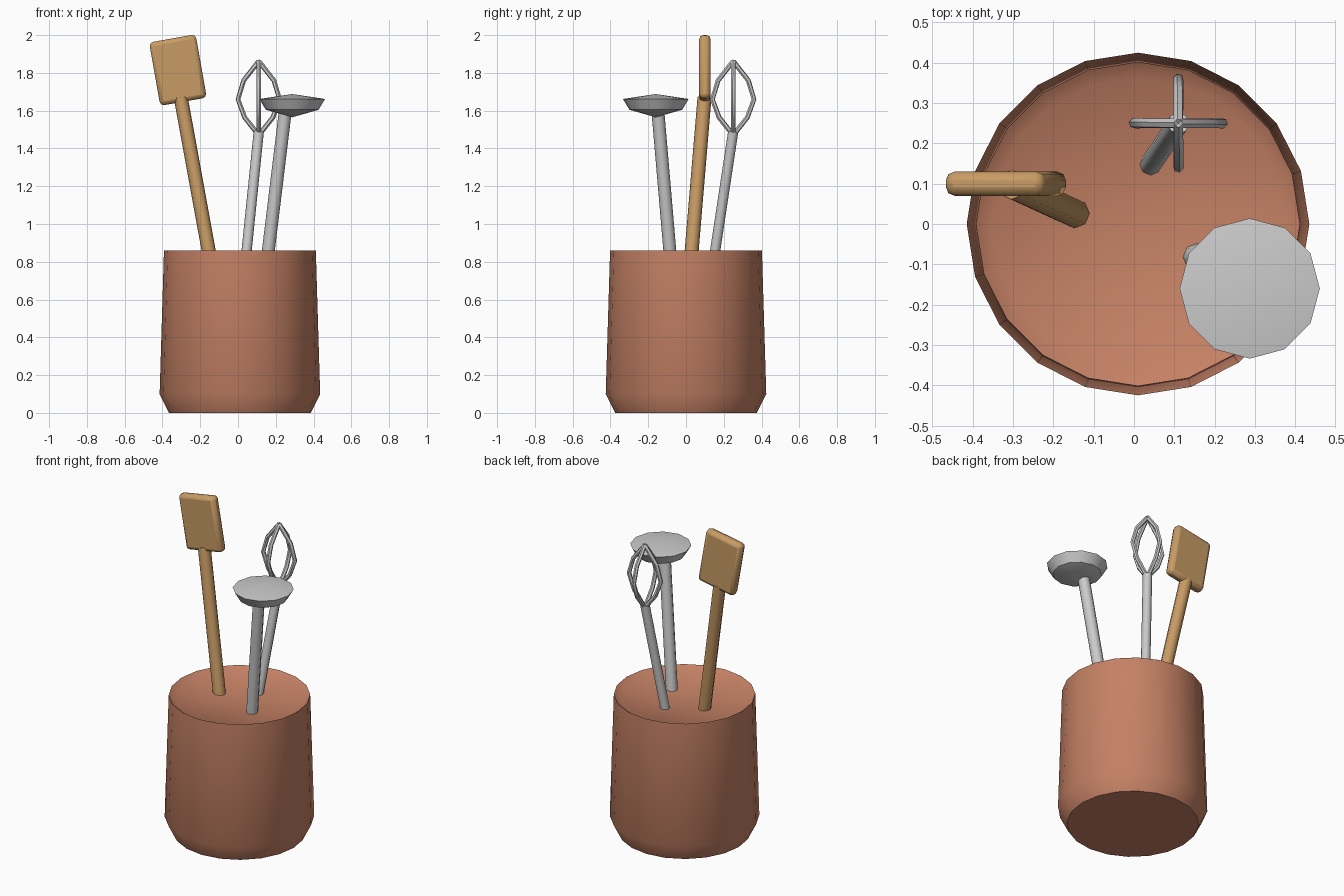
import bpy, bmesh, math
from mathutils import Vector

if "Cube" in bpy.data.objects:
    bpy.data.objects.remove(bpy.data.objects["Cube"])


def material(name, rgb):
    m = bpy.data.materials.new(name)
    m.diffuse_color = (*rgb, 1)
    m.use_nodes = True
    m.node_tree.nodes["Principled BSDF"].inputs["Base Color"].default_value = m.diffuse_color
    return m


def finish(name, bm, mat=None, angle=40):
    bmesh.ops.recalc_face_normals(bm, faces=bm.faces)
    me = bpy.data.meshes.new(name)
    bm.to_mesh(me)
    bm.free()
    ob = bpy.data.objects.new(name, me)
    bpy.context.collection.objects.link(ob)
    if mat:
        me.materials.append(mat)
    bpy.ops.object.select_all(action='DESELECT')
    ob.select_set(True)
    bpy.context.view_layer.objects.active = ob
    bpy.ops.object.shade_smooth_by_angle(angle=math.radians(angle))
    return ob


def lathe(name, profile, sides, centre, mat=None, angle=40):
    # profile of (radius, z); zero radius makes a single pole vertex
    bm = bmesh.new()
    rings = []
    for r, z in profile:
        n = sides if r > 0 else 1
        rings.append([bm.verts.new((centre[0] + r * math.cos(math.tau * i / sides),
                                    centre[1] + r * math.sin(math.tau * i / sides), z))
                      for i in range(n)])
    for a, b in zip(rings, rings[1:]):
        for i in range(sides):
            j = (i + 1) % sides
            quad = [a[i % len(a)], a[j % len(a)], b[j % len(b)], b[i % len(b)]]
            bm.faces.new(list(dict.fromkeys(quad)))
    return finish(name, bm, mat, angle)


def tube(bm, points, radius, sides):
    # swept round rod through the points, capped at both ends
    pts = [Vector(p) for p in points]
    side = (pts[-1] - pts[0]).orthogonal().normalized()
    rings = []
    for i, p in enumerate(pts):
        d = (pts[min(i + 1, len(pts) - 1)] - pts[max(i - 1, 0)]).normalized()
        u = (side - d * side.dot(d)).normalized()
        v = d.cross(u)
        rings.append([bm.verts.new(p + radius * (u * math.cos(math.tau * k / sides)
                                                 + v * math.sin(math.tau * k / sides)))
                      for k in range(sides)])
    for a, b in zip(rings, rings[1:]):
        for k in range(sides):
            j = (k + 1) % sides
            bm.faces.new((a[k], a[j], b[j], b[k]))
    bm.faces.new(rings[0][::-1])
    bm.faces.new(rings[-1])


def rod(name, start, end, radius, mat=None):
    bm = bmesh.new()
    tube(bm, [start, end], radius, 8)
    return finish(name, bm, mat, 50)


clay = material("clay", (0.56, 0.22, 0.13))
wood = material("wood", (0.58, 0.33, 0.13))

# pot with shallow filled top
lathe("pot", [(0, 0), (0.375, 0), (0.425, 0.10), (0.402, 0.86), (0.365, 0.835), (0, 0.81)],
      20, (0.01, 0), clay, 60)

# wooden spatula
rod("spatula_handle", (-0.09, 0.0, 0.5), (-0.303, 0.098, 1.67), 0.037, wood)
bm = bmesh.new()
bmesh.ops.create_cube(bm, size=1)
bmesh.ops.scale(bm, vec=(0.25, 0.06, 0.34), verts=bm.verts)
blade = finish("spatula_blade", bm, wood, 50)
blade.location = (-0.318, 0.10, 1.815)
blade.rotation_euler = (0, math.radians(-10), 0)
bevel = blade.modifiers.new("rounded_edges", 'BEVEL')
bevel.width = 0.022
bevel.segments = 2

# whisk with four bowed wires
wx, wy = 0.11, 0.25
rod("whisk_handle", (0.009, 0.10, 0.5), (wx, wy, 1.49), 0.027)
bm = bmesh.new()
for k in range(4):
    c, s = math.cos(k * math.pi / 2), math.sin(k * math.pi / 2)
    bow = [(0, 1.47), (0.075, 1.565), (0.11, 1.66), (0.08, 1.76), (0, 1.862)]
    tube(bm, [(wx + r * c, wy + r * s, z) for r, z in bow], 0.013, 6)
finish("whisk_wires", bm, None, 50)

# ladle
rod("ladle_handle", (0.117, -0.055, 0.5), (0.252, -0.15, 1.61), 0.034)
lathe("ladle_head", [(0, 1.565), (0.14, 1.605), (0.174, 1.662), (0, 1.688)],
      12, (0.287, -0.16), None, 35)
